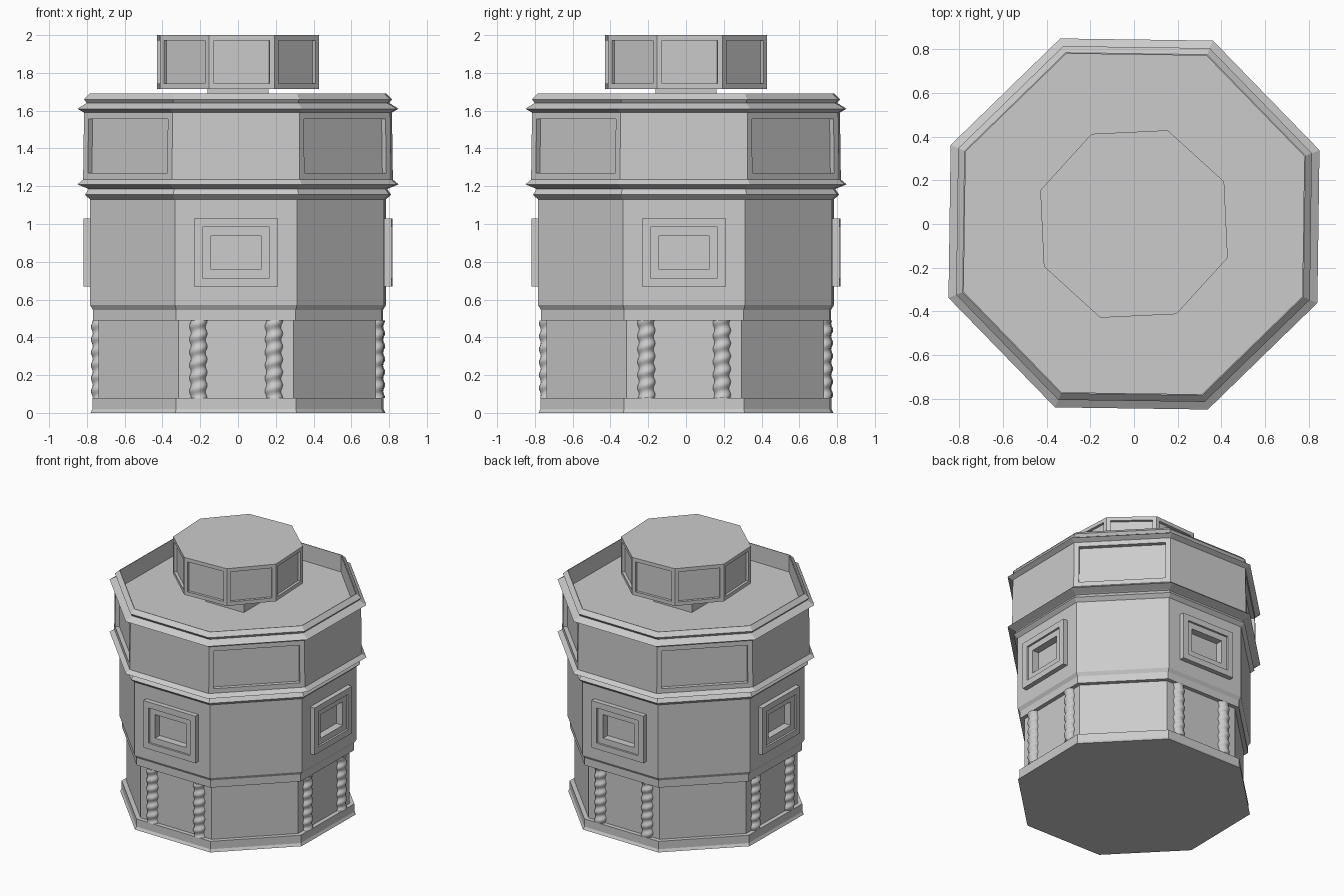
import bpy, bmesh, math
from mathutils import Matrix

if "Cube" in bpy.data.objects:
    bpy.data.objects.remove(bpy.data.objects["Cube"])

COS = math.cos(math.radians(22.5 - 0.8))


def finish(bm, name):
    me = bpy.data.meshes.new(name)
    bm.to_mesh(me)
    bm.free()
    ob = bpy.data.objects.new(name, me)
    bpy.context.collection.objects.link(ob)
    return ob


def octagon_loft(profile, rot):
    """Stack octagonal rings (half extent, z), capped at both ends."""
    bm = bmesh.new()
    rings = []
    for e, z in profile:
        r = e / COS
        angs = [math.radians(22.5 + 45 * k + rot) for k in range(8)]
        rings.append([bm.verts.new((r * math.cos(a), r * math.sin(a), z)) for a in angs])
    bands = []
    for a, b in zip(rings, rings[1:]):
        bands.append([bm.faces.new((a[k], a[(k + 1) % 8], b[(k + 1) % 8], b[k])) for k in range(8)])
    bm.faces.new(rings[0][::-1])
    bm.faces.new(rings[-1])
    bm.normal_update()
    return bm, bands


def inset_push(bm, faces, inset, push):
    """Inset each face, then move it straight along its normal."""
    bmesh.ops.inset_individual(bm, faces=faces, thickness=inset, use_even_offset=True)
    new = bmesh.ops.extrude_discrete_faces(bm, faces=faces)["faces"]
    for f in new:
        f.normal_update()
        bmesh.ops.translate(bm, verts=f.verts[:], vec=f.normal * push)
    return new


# Tower body: base, recessed arcade, main storey, cornices, upper storey, sunken roof
profile = [(0.78, 0), (0.77, 0.02), (0.77, 0.08), (0.738, 0.08), (0.738, 0.49),
           (0.768, 0.49), (0.768, 0.545), (0.783, 0.57), (0.783, 1.13), (0.81, 1.155),
           (0.79, 1.185), (0.80, 1.19), (0.85, 1.21), (0.82, 1.235), (0.815, 1.59),
           (0.85, 1.61), (0.81, 1.635), (0.80, 1.64), (0.815, 1.66), (0.785, 1.69),
           (0.78, 1.69), (0.78, 1.56)]
bm, bands = octagon_loft(profile, -0.8)


def axial(f):
    return max(abs(f.normal.x), abs(f.normal.y)) > 0.9


# Framed windows on the four axial faces, sunken panels on the four diagonal ones
windows = [f for f in bands[7] if axial(f)]
panels = [f for f in bands[13] if not axial(f)]
inset_push(bm, panels, 0.035, -0.03)
windows = inset_push(bm, windows, 0.10, 0.036)
windows = inset_push(bm, windows, 0.045, -0.015)
inset_push(bm, windows, 0.045, -0.055)
finish(bm, "tower_body")

# Lantern on top with a sunken panel on every side
bm, bands = octagon_loft([(0.424, 1.715), (0.424, 2.0)], 2.7)
inset_push(bm, bands[0], 0.028, -0.02)
finish(bm, "roof_lantern")

# Square pedestal under the lantern
bm = bmesh.new()
bmesh.ops.create_cube(bm, size=1, matrix=Matrix.Translation((0, 0, 1.64)) @ Matrix.Diagonal((0.325, 0.325, 0.16, 1)))
finish(bm, "lantern_pedestal")


# Twisted columns, a pair on each axial face
def twisted_column(name, x, y):
    bm = bmesh.new()
    sides, steps, turns = 16, 48, 6
    rings = []
    for i in range(steps + 1):
        t = i / steps
        ring = []
        for k in range(sides):
            a = 2 * math.pi * k / sides
            r = 0.044 + 0.005 * math.cos(a - 2 * math.pi * turns * t)
            ring.append(bm.verts.new((x + r * math.cos(a), y + r * math.sin(a), 0.08 + 0.41 * t)))
        rings.append(ring)
    for a, b in zip(rings, rings[1:]):
        for k in range(sides):
            n = (k + 1) % sides
            bm.faces.new((a[k], a[n], b[n], b[k])).smooth = True
    finish(bm, name)


for side in range(4):
    ang = math.radians(90 * side - 0.8)
    for j, off in enumerate((-0.2, 0.2)):
        x = 0.727 * math.cos(ang) - off * math.sin(ang)
        y = 0.727 * math.sin(ang) + off * math.cos(ang)
        twisted_column(f"twisted_column_{side * 2 + j + 1}", x, y)
